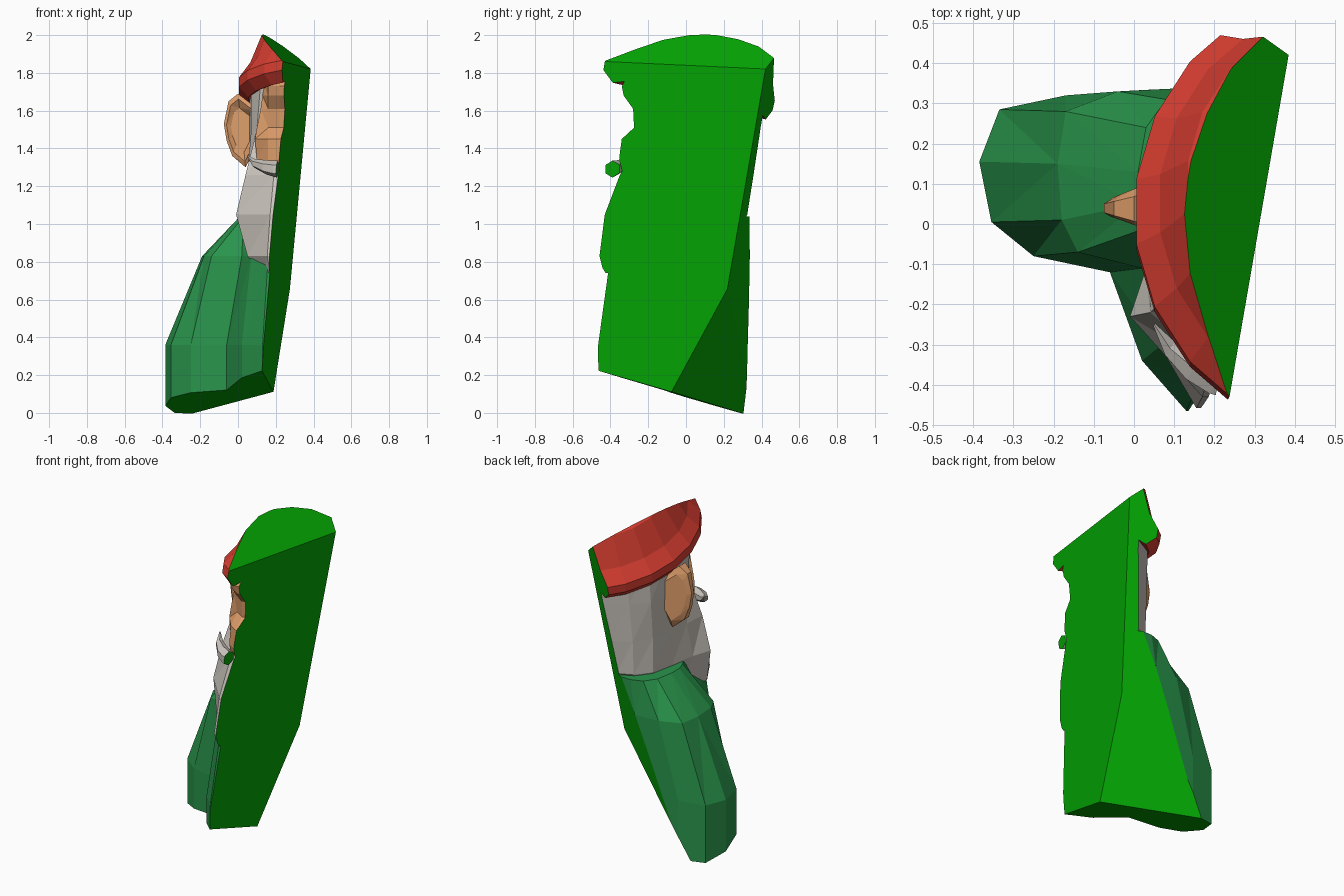
import bpy
import bmesh
from math import cos, sin, pi
from mathutils import Vector

default = bpy.data.objects.get("Cube")
if default:
    bpy.data.objects.remove(default, do_unlink=True)


def material(name, colour):
    mat = bpy.data.materials.new(name)
    mat.use_nodes = True
    mat.diffuse_color = (*colour, 1)
    for node in mat.node_tree.nodes:
        if node.type == "BSDF_PRINCIPLED":
            node.inputs["Base Color"].default_value = (*colour, 1)
    return mat


CUT = material("cut green", (.001, .38, .001))
SHIRT = material("shirt green", (.022, .295, .07))
HAIR = material("hair grey", (.61, .57, .52))
SKIN = material("skin", (.73, .34, .145))
RED = material("hat red", (.72, .05, .032))

# Flat cuts that trim every part: a corner of the cut body and the outward normal
side_corner = Vector((.27, .22, .65))
CUTS = [
    (Vector((.24, -.42, 1.87)), Vector((1, -.176, -.064))),       # main side
    (Vector((.13, .05, 2)), Vector((.85, -.1, 1))),               # top
    (side_corner, Vector((.446, .876, -.194))),                   # back, upper
    (side_corner, Vector((.656, .613, -.438))),                   # back, lower
    (Vector((-.23, .29, 0)), Vector((.013, -.29, -1))),           # bottom
]


def build(name, rings, mat):
    """Skin closed rings of points, trim with the cuts and cap each cut."""
    bm = bmesh.new()
    rows = [[bm.verts.new(p) for p in ring] for ring in rings]
    count = len(rows[0])
    for low, high in zip(rows, rows[1:]):
        for i in range(count):
            j = (i + 1) % count
            bm.faces.new((low[i], low[j], high[j], high[i]))
    bm.faces.new(rows[0][::-1])
    bm.faces.new(rows[-1])
    bmesh.ops.recalc_face_normals(bm, faces=bm.faces)
    bmesh.ops.triangulate(bm, faces=bm.faces)
    for point, normal in CUTS:
        geom = list(bm.verts) + list(bm.edges) + list(bm.faces)
        bmesh.ops.bisect_plane(bm, geom=geom, plane_co=point,
                               plane_no=normal, clear_outer=True)
        rim = [e for e in bm.edges if e.is_boundary]
        if len(rim) > 2:
            made = bmesh.ops.triangle_fill(bm, edges=rim, use_beauty=True,
                                           normal=normal)
            for item in made["geom"]:
                if isinstance(item, bmesh.types.BMFace):
                    item.material_index = 1
    bmesh.ops.recalc_face_normals(bm, faces=bm.faces)
    mesh = bpy.data.meshes.new(name)
    bm.to_mesh(mesh)
    bm.free()
    mesh.materials.append(mat)
    mesh.materials.append(CUT)
    obj = bpy.data.objects.new(name, mesh)
    bpy.context.collection.objects.link(obj)


def section(z, outline, inner=.5):
    """Horizontal outline closed on the inner side, beyond the main cut."""
    points = [(inner, outline[0][1])] + outline + [(inner, outline[-1][1])]
    return [Vector((x, y, z)) for x, y in points]


# Shirt: chest front, round the sleeve, to the back
hem = [(.13, -.465), (.02, -.34), (-.06, -.12), (-.25, -.08), (-.355, .005),
       (-.385, .155), (-.335, .285), (-.17, .32), (.09, .337)]
shoulder = [(.16, -.4), (.07, -.3), (.02, -.11), (-.14, -.07), (-.18, .01),
            (-.19, .15), (-.17, .28), (-.04, .33), (.12, .338)]
collar = [(.2, -.3), (.14, -.22), (.08, -.1), (.03, -.01), (.01, .05),
          (.01, .13), (.03, .24), (.08, .31), (.15, .335)]
build("shirt", [section(-.05, hem), section(.36, hem),
                section(.83, shoulder), section(1.04, collar)], SHIRT)

# Hair and beard: chin front, cheek, side, back of head
build("hair_and_beard", [
    section(.74, [(.17, -.435), (.14, -.34), (.2, -.1), (.22, 0), (.25, .1), (.3, .15), (.35, .2)]),
    section(.83, [(.155, -.458), (.05, -.28), (.1, -.12), (.16, 0), (.2, .1), (.3, .15), (.35, .2)]),
    section(1.05, [(.17, -.43), (-.01, -.23), (.03, -.11), (.06, .05), (.09, .2), (.16, .29), (.25, .33)]),
    section(1.26, [(.19, -.35), (.04, -.22), (.05, -.08), (.06, .06), (.09, .2), (.16, .3), (.27, .36)]),
    section(1.5, [(.2, -.2), (.1, -.17), (.07, -.1), (.06, .08), (.09, .22), (.17, .32), (.31, .4)]),
    section(1.75, [(.22, -.24), (.12, -.21), (.07, -.1), (.06, .08), (.1, .23), (.18, .34), (.33, .44)]),
], HAIR)

# Face: cheek, eye hollow and brow, as height, depth and side edge
profile = [(1.28, -.34, .1), (1.34, -.355, .1), (1.45, -.34, .09), (1.51, -.275, .1),
           (1.61, -.28, .12), (1.68, -.33, .13), (1.73, -.34, .14), (1.8, -.3, .14)]
build("face", [section(z, [(.22, y), (.16, y + .04), (edge, -.215), (.14, -.12)])
               for z, y, edge in profile], SKIN)

# Hat: rings leaning backward around a centre beyond the main cut
SIDES = 22
LEAN = .24
hat_rings = []
for radius, height in [(.46, 1.68), (.52, 1.655), (.57, 1.71),
                       (.57, 1.765), (.51, 1.85), (.44, 2.03), (.32, 2.16)]:
    ring = []
    for i in range(SIDES):
        angle = 2 * pi * (i + .5) / SIDES
        y = .025 + LEAN * (height - 1.74) + radius * sin(angle)
        ring.append(Vector((.57 + radius * cos(angle), y, height - LEAN * y)))
    hat_rings.append(ring)
build("hat", hat_rings, RED)

# Ear: a wedge thickening toward the head, with a hollow facing forward
ear_outline = [(0, 1.69), (-.05, 1.65), (-.075, 1.53), (-.06, 1.44),
               (-.03, 1.36), (.04, 1.3), (.09, 1.4), (.09, 1.62)]


def ear_ring(depth, scale):
    ring = []
    for x, z in ear_outline:
        x = .02 + (x - .02) * scale
        ring.append(Vector((x, .04 + depth * (.3 + 8 * (x + .08)), 1.5 + (z - 1.5) * scale)))
    return ring


build("right_ear", [ear_ring(.05, .75), ear_ring(.03, 1), ear_ring(-.035, 1),
                    ear_ring(-.045, .85), ear_ring(-.015, .6)], SKIN)

# Moustache: tapered, curling up to its tip
across = Vector((.6, .8, 0))
moustache = []
for centre, size in [((.05, -.25, 1.36), .004), ((.09, -.31, 1.32), .024),
                     ((.15, -.36, 1.3), .038), ((.21, -.39, 1.29), .045),
                     ((.36, -.43, 1.29), .045)]:
    moustache.append([Vector(centre) + size * (across * cos(a) + Vector((0, 0, sin(a))))
                      for a in (pi * (i + .5) / 3 for i in range(6))])
build("moustache", moustache, HAIR)
